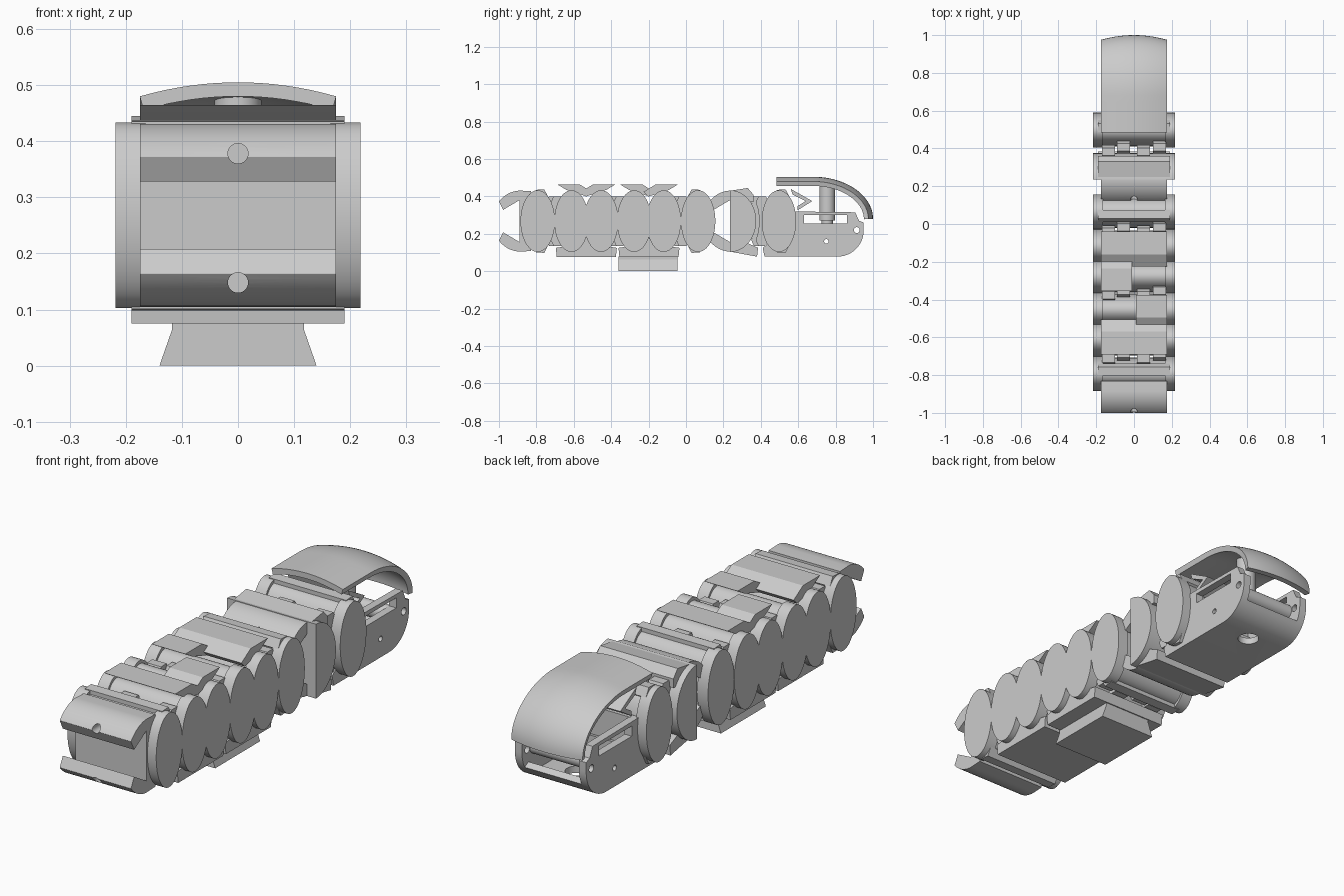
import bpy, bmesh, math
from mathutils import Vector

if "Cube" in bpy.data.objects:
    bpy.data.objects.remove(bpy.data.objects["Cube"], do_unlink=True)

grey = bpy.data.materials.new("light_grey")
grey.use_nodes = True
grey.diffuse_color = (0.6, 0.6, 0.6, 1)
grey.node_tree.nodes["Principled BSDF"].inputs["Base Color"].default_value = (0.6, 0.6, 0.6, 1)

MID = 0.268          # height of the hinge line
INNER, PLATE, OUTER = 0.175, 0.19, 0.218
parts = []


def finish(name, bm):
    bmesh.ops.recalc_face_normals(bm, faces=bm.faces)
    mesh = bpy.data.meshes.new(name)
    bm.to_mesh(mesh)
    bm.free()
    mesh.materials.append(grey)
    obj = bpy.data.objects.new(name, mesh)
    bpy.context.collection.objects.link(obj)
    parts.append(obj)
    return obj


def prism(name, pts, x0, x1):
    """Extrude a side profile of (y, z) points across x."""
    bm = bmesh.new()
    face = bm.faces.new([bm.verts.new((x0, y, z)) for y, z in pts])
    ext = bmesh.ops.extrude_face_region(bm, geom=[face])
    verts = [g for g in ext["geom"] if isinstance(g, bmesh.types.BMVert)]
    bmesh.ops.translate(bm, verts=verts, vec=(x1 - x0, 0, 0))
    return finish(name, bm)


def arc(cy, cz, ry, rz, a0, a1, n=24):
    angles = [math.radians(a0 + (a1 - a0) * i / n) for i in range(n + 1)]
    return [(cy + ry * math.cos(a), cz + rz * math.sin(a)) for a in angles]


def oval(cy, ry, rz):
    return arc(cy, MID, ry, rz, 0, 360, 48)[:-1]


def box(y0, y1, z0, z1):
    return [(y0, z0), (y1, z0), (y1, z1), (y0, z1)]


def flip_y(pts, c):
    return [(2 * c - y, z) for y, z in pts]


def flip_z(pts):
    return [(y, 2 * MID - z) for y, z in pts]


def shift(pts, d):
    return [(y + d, z) for y, z in pts]


def rod(name, start, end, r):
    a, b = Vector(start), Vector(end)
    bm = bmesh.new()
    bmesh.ops.create_cone(bm, cap_ends=True, segments=32, radius1=r, radius2=r, depth=(b - a).length)
    bm.transform((b - a).to_track_quat("Z", "Y").to_matrix().to_4x4())
    bmesh.ops.translate(bm, verts=bm.verts, vec=(a + b) / 2)
    return finish(name, bm)


def cut(obj, cutter):
    mod = obj.modifiers.new("cut", "BOOLEAN")
    mod.operation, mod.solver, mod.object = "DIFFERENCE", "EXACT", cutter
    bpy.context.view_layer.update()
    mesh = bpy.data.meshes.new_from_object(obj.evaluated_get(bpy.context.evaluated_depsgraph_get()))
    obj.modifiers.clear()
    obj.data = mesh
    parts.remove(cutter)
    bpy.data.objects.remove(cutter, do_unlink=True)


def barrel(name, cy):
    """Oval link half: inner core with a thicker disc on each side."""
    prism(name + "_core", oval(cy, 0.085, 0.15), -INNER, INNER)
    for s, side in ((1, "left"), (-1, "right")):
        prism(f"{name}_disc_{side}", oval(cy, 0.092, 0.165), s * 0.165, s * OUTER)


def hinge_caps(name, cy, back):
    """Small strips over and under a barrel, towards its joint."""
    pts = [(cy - 0.01, 0.435), (cy + 0.035, 0.438), (cy + 0.055, 0.40), (cy + 0.03, 0.38), (cy - 0.01, 0.39)]
    pts = pts if back else flip_y(pts, cy)
    prism(name + "_upper_strip", pts, -PLATE, PLATE)
    prism(name + "_lower_strip", flip_z(pts), -PLATE, PLATE)


def jaw(name, y):
    """C-shaped connector whose lips start at y."""
    upper = arc(y + 0.115, MID, 0.15, 0.163, 90, 140, 12)
    upper += [(y, 0.372), (y + 0.022, 0.328), (y + 0.11, 0.38)]
    pts = upper + flip_z(upper)[::-1]
    pts += [(y + 0.17, 0.108), (y + 0.17, 0.428)]
    obj = prism(name, pts, -INNER, INNER)
    for z in (0.378, 0.148):
        cut(obj, rod("pin_hole", (0, y - 0.05, z), (0, y + 0.06, z), 0.018))


# Front connector and its barrel
jaw("front_jaw", -1.0)
barrel("front_barrel", -0.793)
hinge_caps("front_barrel", -0.793, True)

# Two middle links, mirrored front to back
wing = [(-0.69, 0.465), (-0.57, 0.465), (-0.505, 0.425), (-0.53, 0.40), (-0.58, 0.415), (-0.64, 0.435)]
for name, c in (("first_link", -0.533), ("second_link", -0.198)):
    barrel(name + "_front", c - 0.079)
    barrel(name + "_back", c + 0.079)
    base = [(c - 0.163, 0.125), (c - 0.158, 0.075), (c + 0.158, 0.075), (c + 0.163, 0.125),
            (c + 0.13, 0.13), (c + 0.08, 0.115), (c, 0.18), (c - 0.08, 0.115), (c - 0.13, 0.13)]
    prism(name + "_base", base, -PLATE, PLATE)
    front = shift(wing, c + 0.533)
    back = flip_y(front, c)
    if name == "first_link":
        prism(name + "_full_wing", front, -INNER, INNER)
        prism(name + "_half_wing", back, 0.01, INNER)
    else:
        prism(name + "_half_wing", front, -INNER, -0.01)
        prism(name + "_full_wing", back, -INNER, INNER)

# Dovetail foot
foot = prism("dovetail_foot", box(-0.36, -0.045, 0, 0.08), -0.14, 0.14)
for v in foot.data.vertices:
    if v.co.z > 0.01:
        v.co.x *= 0.8
prism("foot_flange", box(-0.36, -0.045, 0.062, 0.08), -0.118, 0.118)

# Rear connector pair
barrel("rear_barrel", 0.065)
hinge_caps("rear_barrel", 0.065, False)
jaw("rear_jaw", 0.125)
half = arc(0.235, MID, 0.14, 0.165, -90, 90)
prism("rear_jaw_core", half, -INNER, INNER)
for s in (1, -1):
    prism("rear_jaw_half_disc", half, s * 0.165, s * OUTER)
prism("rear_jaw_top", [(0.235, 0.43), (0.33, 0.445), (0.36, 0.41), (0.36, 0.37), (0.24, 0.36)], -PLATE, PLATE)
prism("rear_jaw_bottom", [(0.235, 0.105), (0.38, 0.078), (0.385, 0.125), (0.33, 0.15), (0.235, 0.15)],
      -PLATE, PLATE)

# Interleaved hinge knuckles at every joint
for j in (-0.70, -0.365, -0.03, 0.395):
    top = [(0.014, 0.275), (0.022, 0.33), (0.034, 0.37), (0.02, 0.40)]
    right = flip_z(top)[::-1] + top
    knuckle = right + flip_y(right, 0)[::-1]
    for i, x in enumerate((-0.17, -0.09, 0.015, 0.1)):
        prism("hinge_knuckle", shift(knuckle, j + (0.012 if i % 2 else -0.012)), x, x + 0.07)

# Clasp housing: barrel, side walls, floor and cross bar
barrel("clasp_barrel", 0.497)
hinge_caps("clasp_barrel", 0.497, True)
prism("clasp_front_base", [(0.41, 0.125), (0.42, 0.078), (0.62, 0.078), (0.62, 0.2), (0.47, 0.17)], -INNER, INNER)
round_end = arc(0.81, 0.218, 0.14, 0.14, -90, 0, 12)
wall_pts = [(0.55, 0.078)] + round_end + [(0.95, 0.26), (0.925, 0.27), (0.905, 0.315), (0.55, 0.32)]
for s, side in ((1, "left"), (-1, "right")):
    wall = prism("clasp_wall_" + side, wall_pts, s * 0.14, s * INNER)
    cut(wall, prism("slot", box(0.63, 0.86, 0.255, 0.30), s * 0.1, s * 0.3))
    for y, z, r in ((0.75, 0.16, 0.012), (0.913, 0.22, 0.016)):
        cut(wall, rod("hole", (s * 0.1, y, z), (s * 0.3, y, z), r))
floor_in = arc(0.81, 0.218, 0.11, 0.11, 0, -90, 12)
floor = prism("clasp_floor", [(0.55, 0.078)] + round_end[:9] + floor_in[4:] + [(0.55, 0.108)], -0.145, 0.145)
cut(floor, rod("floor_hole", (0, 0.77, 0), (0, 0.77, 0.2), 0.045))
prism("clasp_front_wall", box(0.55, 0.60, 0.09, 0.32), -0.145, 0.145)
rod("clasp_cross_bar", (-0.145, 0.86, 0.22), (0.145, 0.86, 0.22), 0.035)

# Release button and hook under the lid
rod("button_post", (0, 0.755, 0.27), (0, 0.755, 0.485), 0.042)
rod("button_foot", (0, 0.755, 0.25), (0, 0.755, 0.29), 0.03)
prism("clasp_hook", [(0.56, 0.44), (0.675, 0.375), (0.595, 0.325), (0.595, 0.347), (0.64, 0.375), (0.57, 0.41)],
      -0.15, 0.15)

# Crowned lid sweeping down over the back
path = [(0.485 + 0.04 * i, 0.505) for i in range(5)] + arc(0.68, 0.28, 0.32, 0.225, 90, 0, 24)
bm = bmesh.new()
cols = 16
rows = []
for i, (y, z) in enumerate(path):
    y0, z0 = path[max(i - 1, 0)]
    y1, z1 = path[min(i + 1, len(path) - 1)]
    normal = Vector((0, z0 - z1, y1 - y0)).normalized()
    row = []
    for c in range(cols + 1):
        u = 2 * c / cols - 1
        row.append(bm.verts.new(Vector((u * INNER, y, z)) - normal * 0.025 * u * u))
    rows.append(row)
for a, b in zip(rows, rows[1:]):
    for c in range(cols):
        bm.faces.new((a[c], a[c + 1], b[c + 1], b[c]))
bmesh.ops.recalc_face_normals(bm, faces=bm.faces)
bm.normal_update()
if rows[0][0].link_faces[0].normal.z < 0:
    bmesh.ops.reverse_faces(bm, faces=bm.faces)
bmesh.ops.solidify(bm, geom=bm.faces[:], thickness=0.025)
lid = finish("clasp_lid", bm)

# Soft shading on curved faces
bpy.ops.object.select_all(action="DESELECT")
for obj in parts:
    obj.select_set(True)
bpy.context.view_layer.objects.active = lid
bpy.ops.object.shade_smooth_by_angle(angle=math.radians(30))
